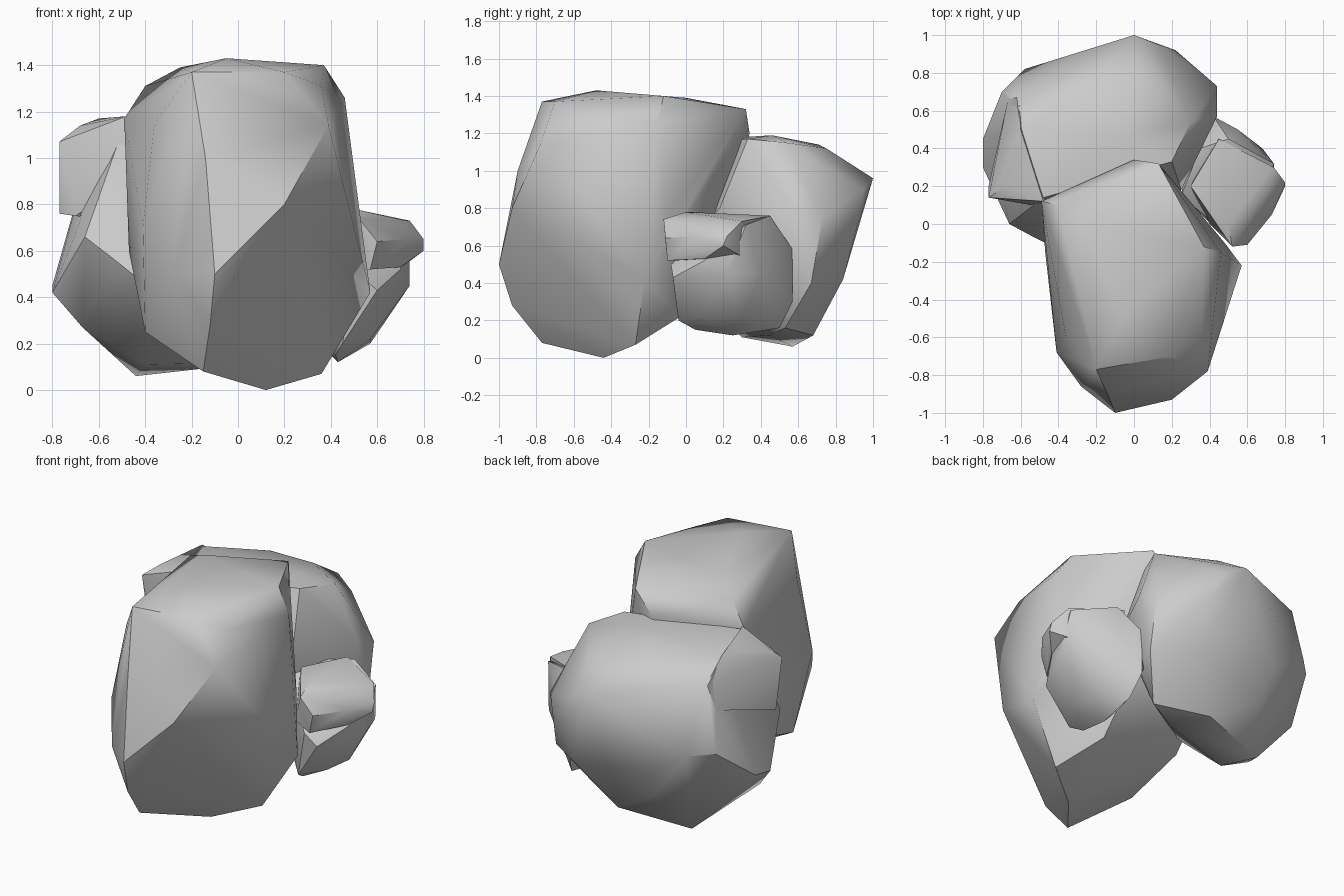
import bpy, bmesh, math


def boulder(name, corners):
    """Chiselled rock: the convex hull of a few corner points."""
    bm = bmesh.new()
    for c in corners:
        bm.verts.new(c)
    bmesh.ops.convex_hull(bm, input=bm.verts[:])
    loose = [v for v in bm.verts if not v.link_faces]
    bmesh.ops.delete(bm, geom=loose, context='VERTS')
    bmesh.ops.recalc_face_normals(bm, faces=bm.faces[:])
    mesh = bpy.data.meshes.new(name)
    bm.to_mesh(mesh)
    bm.free()
    ob = bpy.data.objects.new(name, mesh)
    bpy.context.collection.objects.link(ob)
    bpy.ops.object.select_all(action='DESELECT')
    ob.select_set(True)
    bpy.context.view_layer.objects.active = ob
    bpy.ops.object.shade_smooth_by_angle(angle=math.radians(35))
    return ob


# Tall front boulder: crown, slanted undercut on the front right, base
boulder("front_boulder", [
    (-0.05, -0.48, 1.43), (0.37, -0.12, 1.4), (0.13, 0.32, 1.33), (0, 0.34, 1.2),
    (-0.25, 0.0, 1.39), (-0.4, 0.1, 1.31), (-0.49, 0.12, 1.17),
    (-0.2, -0.77, 1.37), (0.2, -0.7, 1.37), (0.36, -0.6, 1.31), (0.46, -0.15, 1.26),
    (-0.1, -1, 0.5), (-0.14, -0.9, 1.0), (0.2, -0.93, 0.8), (0.39, -0.78, 1.14),
    (0.57, -0.22, 0.42), (0.48, -0.1, 0.75), (-0.41, -0.68, 0.7),
    (-0.28, -0.86, 0.5), (-0.47, -0.15, 0.6), (-0.36, -0.6, 1.15),
    (0.28, 0.12, 0.93), (-0.4, 0.1, 0.6), (0.1, 0.2, 0.7),
    (-0.15, -0.77, 0.08), (0.12, -0.44, 0), (0.36, -0.27, 0.07),
    (-0.4, -0.5, 0.25), (-0.4, -0.1, 0.36), (0.2, -0.03, 0.22), (-0.12, -0.93, 0.28),
])

# Broad back boulder: flat top, tapered underside with one low spur
boulder("back_boulder", [
    (-0.05, 0.46, 1.19), (0.2, 0.33, 1.17), (0.3, 0.54, 1.15), (0.0, 0.75, 1.12),
    (-0.48, 0.14, 1.17), (-0.6, 0.5, 1.16), (-0.27, 0.71, 1.14),
    (0, 1, 0.96), (0.13, 0.95, 0.9), (-0.62, 0.67, 1.05), (-0.67, 0.66, 0.9),
    (0.25, 0.18, 0.8), (0.44, 0.57, 0.8), (0.4, 0.5, 0.4), (0.44, 0.67, 0.4),
    (-0.8, 0.45, 0.45), (-0.8, 0.3, 0.42), (-0.68, 0.1, 0.73), (-0.66, 0, 0.66),
    (-0.53, -0.07, 0.56), (-0.43, -0.12, 0.48), (-0.7, 0.7, 0.65), (-0.58, 0.82, 0.65),
    (-0.35, 0.83, 0.5), (0.22, 0.92, 0.72), (0.44, 0.73, 0.75),
    (0.2, 0.84, 0.42), (0, 0.68, 0.12), (0.1, 0.45, 0.12),
    (0.3, 0.53, 0.16), (-0.44, 0.57, 0.06), (-0.67, 0.22, 0.27), (-0.42, 0.1, 0.29),
    (-0.4, 0.3, 0.11), (-0.3, 0.75, 0.3),
])

# Overhanging shoulder on the left of the back boulder
boulder("back_boulder_shoulder", [
    (-0.77, 0.14, 1.07), (-0.68, 0.2, 1.14), (-0.48, 0.12, 1.18), (-0.43, 0.08, 0.94),
    (-0.7, 0.14, 0.75), (-0.61, 0.67, 1.05), (-0.6, 0.5, 1.17), (-0.3, 0.3, 0.7),
    (-0.77, 0.2, 0.76), (-0.67, 0.65, 0.9),
])

# Small side boulder: rounded body and a jutting ledge above a notch
boulder("side_boulder_body", [
    (0.42, 0.57, 0.58), (0.42, 0.57, 0.3), (0.55, 0.5, 0.6), (0.5, 0.45, 0.76),
    (0.74, 0.32, 0.71), (0.74, 0.22, 0.45), (0.7, 0.1, 0.52), (0.6, -0.07, 0.43),
    (0.52, -0.08, 0.5), (0.25, 0.15, 0.7), (0.57, 0.3, 0.2), (0.57, 0.08, 0.22),
    (0.45, 0.5, 0.16), (0.43, 0.25, 0.12), (0.42, 0.05, 0.15), (0.45, -0.04, 0.2),
    (0.68, 0.4, 0.45), (0.25, 0.15, 0.3), (0.3, 0.5, 0.5), (0.35, 0.4, 0.74),
])
boulder("side_boulder_ledge", [
    (0.8, 0.22, 0.65), (0.8, 0.2, 0.6), (0.73, 0.05, 0.65), (0.74, 0.3, 0.73),
    (0.6, -0.11, 0.64), (0.52, -0.12, 0.74), (0.5, 0, 0.78), (0.45, 0.45, 0.76),
    (0.72, 0.2, 0.73), (0.3, 0.2, 0.75), (0.72, 0.3, 0.54), (0.57, -0.1, 0.52),
    (0.7, 0.1, 0.53), (0.4, 0.0, 0.52), (0.4, 0.4, 0.6),
])
